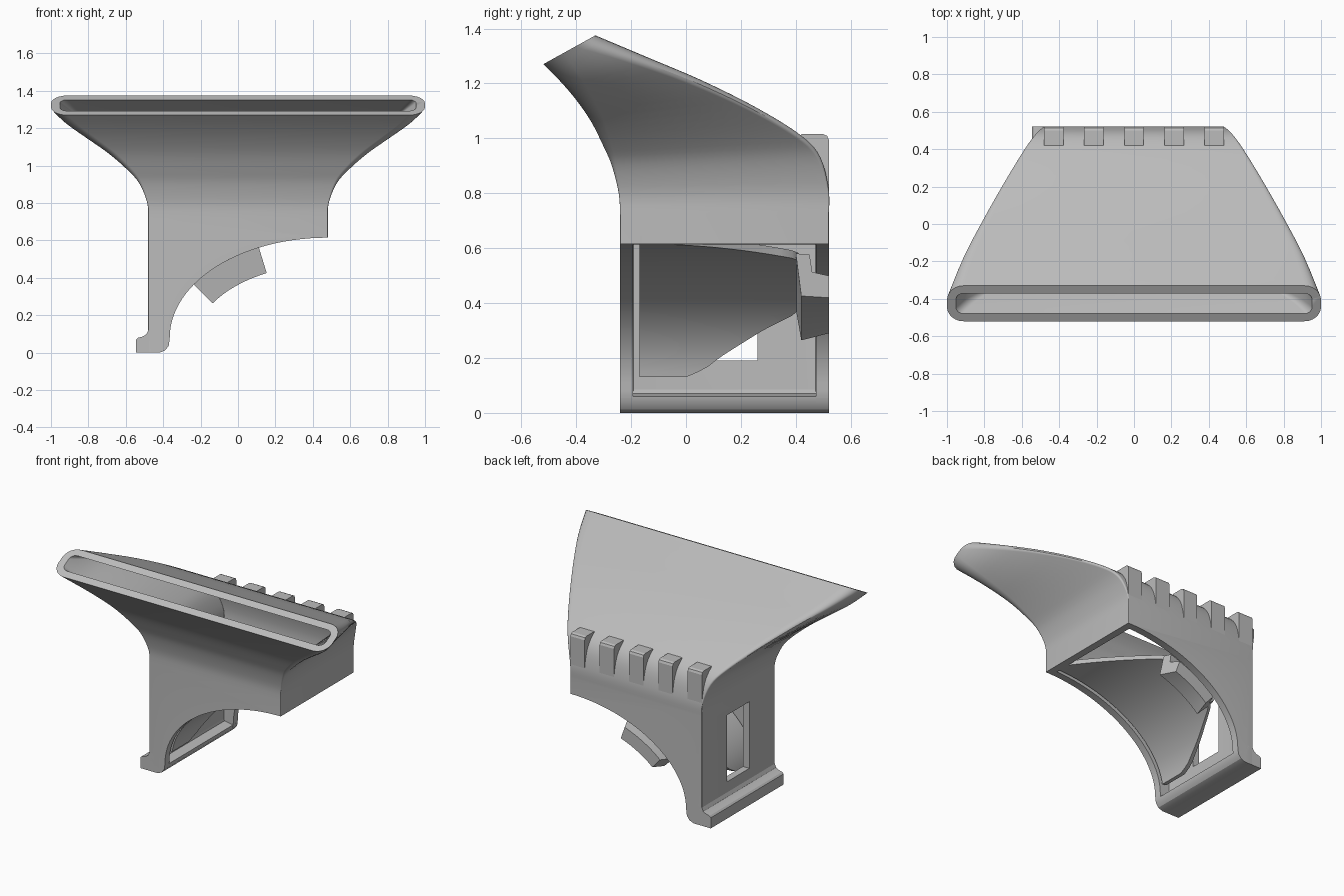
import bpy, bmesh, math
from mathutils import Vector

if "Cube" in bpy.data.objects:
    bpy.data.objects.remove(bpy.data.objects["Cube"], do_unlink=True)

GREY = 0.5
mat = bpy.data.materials.new("plain grey")
mat.use_nodes = True
mat.diffuse_color = (GREY, GREY, GREY, 1)
mat.node_tree.nodes["Principled BSDF"].inputs["Base Color"].default_value = (GREY, GREY, GREY, 1)

FRONT, BACK, WALL = -0.24, 0.52, 0.047


def skin(name, rings):
    """Closed solid skinned over equal-length rings, capped at both ends."""
    bm = bmesh.new()
    loops = [[bm.verts.new(p) for p in ring] for ring in rings]
    for a, b in zip(loops, loops[1:]):
        for i in range(len(a)):
            j = (i + 1) % len(a)
            bm.faces.new((a[i], a[j], b[j], b[i]))
    bm.faces.new(loops[0][::-1])
    bm.faces.new(loops[-1])
    bmesh.ops.recalc_face_normals(bm, faces=bm.faces)
    mesh = bpy.data.meshes.new(name)
    bm.to_mesh(mesh)
    bm.free()
    mesh.materials.append(mat)
    obj = bpy.data.objects.new(name, mesh)
    bpy.context.collection.objects.link(obj)
    return obj


def prism_y(name, outline, y0, y1):
    return skin(name, [[(x, y, z) for x, z in outline] for y in (y0, y1)])


def prism_x(name, outline, x0, x1):
    return skin(name, [[(x, y, z) for y, z in outline] for x in (x0, x1)])


def activate(obj):
    bpy.ops.object.select_all(action='DESELECT')
    obj.select_set(True)
    bpy.context.view_layer.objects.active = obj


def cut(obj, cutter):
    mod = obj.modifiers.new("cut", 'BOOLEAN')
    mod.operation, mod.solver, mod.object = 'DIFFERENCE', 'EXACT', cutter
    activate(obj)
    bpy.ops.object.modifier_apply(modifier=mod.name)
    bpy.data.objects.remove(cutter, do_unlink=True)


def smooth(obj, angle=30):
    activate(obj)
    bpy.ops.object.shade_smooth_by_angle(angle=math.radians(angle))


# Duct stations: front y, front z, back y, back z, half width, corner radius
STATIONS = [
    (-0.24, 0.72, 0.52, 0.72, 0.48, 0.004),
    (-0.245, 0.80, 0.52, 0.81, 0.485, 0.006),
    (-0.27, 0.90, 0.49, 0.93, 0.525, 0.015),
    (-0.30, 0.97, 0.42, 1.01, 0.585, 0.03),
    (-0.345, 1.06, 0.26, 1.11, 0.69, 0.045),
    (-0.40, 1.14, 0.06, 1.21, 0.81, 0.06),
    (-0.46, 1.21, -0.14, 1.295, 0.92, 0.075),
    (-0.52, 1.27, -0.33, 1.375, 1.0, 0.088),
]


def spline(points, steps):
    pts = [points[0]] + points + [points[-1]]
    out = []
    for p0, p1, p2, p3 in zip(pts, pts[1:], pts[2:], pts[3:]):
        for k in range(steps):
            t = k / steps
            out.append([b + 0.5 * t * (c - a + t * (2 * a - 5 * b + 4 * c - d
                        + t * (3 * (b - c) + d - a))) for a, b, c, d in zip(p0, p1, p2, p3)])
    return out + [list(points[-1])]


def section(station, inset=0.0, lift=0.0):
    """Rounded rectangle across the duct, tilted from front to back point."""
    fy, fz, by, bz, w, r = station
    mid = Vector((0, (fy + by) / 2, (fz + bz) / 2))
    v = Vector((0, by - fy, bz - fz))
    h = v.length / 2 - inset
    v.normalize()
    mid += Vector((0, -v.z, v.y)) * lift
    w, r = w - inset, max(r - inset, 0.003)
    ring = []
    for q, (sx, sy) in enumerate(((1, 1), (-1, 1), (-1, -1), (1, -1))):
        for k in range(7):
            a = (q + k / 6) * math.pi / 2
            ring.append(mid + Vector((sx * (w - r) + r * math.cos(a), 0, 0))
                        + v * (sy * (h - r) + r * math.sin(a)))
    return ring


def arch(t, inward=0.0):
    """Point on the elliptical arch, moved towards its middle."""
    a, b = 0.845, 0.535
    n = Vector((math.cos(t) / a, -math.sin(t) / b)).normalized() * inward
    return 0.48 - a * math.cos(t) + n.x, 0.08 + b * math.sin(t) + n.y


# Duct shell: outer loft, hollowed, with the arch and window cut away
path = spline(STATIONS, 4)
base = list(STATIONS[0])


def base_at(z):
    return base[:1] + [z] + base[2:3] + [z] + base[4:]


duct = skin("duct_shell", [section(base_at(0))] + [section(s) for s in path])
cut(duct, skin("hollow", [section(base_at(-0.1), WALL)] + [section(s, WALL) for s in path]
               + [section(path[-1], WALL, 0.03)]))
arch_line = [arch(i / 28 * math.pi / 2) for i in range(29)]
cut(duct, prism_y("arch_cutter", [(-0.42, -0.1), (-0.42, 0), (-0.39, 0.012), (-0.37, 0.04)]
                  + arch_line + [(0.7, 0.615), (0.7, -0.1)], -0.5, 0.8))
cut(duct, prism_x("window_cutter", [(0.025, 0.19), (0.26, 0.19), (0.26, 0.63), (0.025, 0.63)],
                  -0.6, -0.4))
smooth(duct)

# Foot with its outward lip
foot = prism_y("foot", [(-0.42, 0), (-0.545, 0), (-0.545, 0.07), (-0.535, 0.08), (-0.51, 0.086),
                        (-0.49, 0.098), (-0.48, 0.12), (-0.44, 0.12), (-0.43, 0.07),
                        (-0.367, 0.06), (-0.372, 0.035), (-0.39, 0.012)], FRONT, BACK)
smooth(foot)

# Curved baffle under the duct, with its back edge trimmed on a slant
EDGE = [(0.094, 0), (0.15, 0.07), (0.226, 0.12), (0.424, 0.28), (0.553, 0.40), (0.62, 0.42),
        (1.05, 0.42), (1.117, 0.40), (1.571, -0.16)]


def back_edge(t):
    for (t0, y0), (t1, y1) in zip(EDGE, EDGE[1:]):
        if t <= t1:
            return y0 + (y1 - y0) * (t - t0) / (t1 - t0)
    return EDGE[-1][1]


rings = []
for i in range(41):
    t = EDGE[0][0] + (EDGE[-1][0] - EDGE[0][0]) * i / 40
    (x0, z0), (x1, z1) = arch(t), arch(t, -0.03)
    y0, y1 = -0.17, back_edge(t)
    rings.append([(x0, y0, z0), (x0, y1, z0), (x1, y1, z1), (x1, y0, z1)])
smooth(skin("baffle", rings))

# Clip hanging from the baffle's back edge, narrowing towards the back
CLIP = [(0.40, -0.02), (0.42, 0.142), (0.52, 0.135), (0.52, 0.05), (0.46, 0.045), (0.45, -0.02)]
rings = []
for i in range(13):
    ring = []
    for y, depth in CLIP:
        trim = 0.6 * max(y - 0.42, 0)
        t = 0.56 + trim + (0.56 - 2 * trim) * i / 12
        x, z = arch(t, depth)
        ring.append((x, y, z))
    rings.append(ring)
smooth(skin("clip", rings))

# Five ribs across the back
RIB = [(BACK, 0.78), (BACK, 0.995), (0.514, 1.009), (0.50, 1.015), (0.42, 1.015),
       (0.415, 1.0), (0.47, 0.92), (0.49, 0.85), (0.50, 0.78)]
for i in range(5):
    x = (i - 2) * 0.214
    prism_x(f"rib_{i + 1}", RIB, x - 0.052, x + 0.052)
